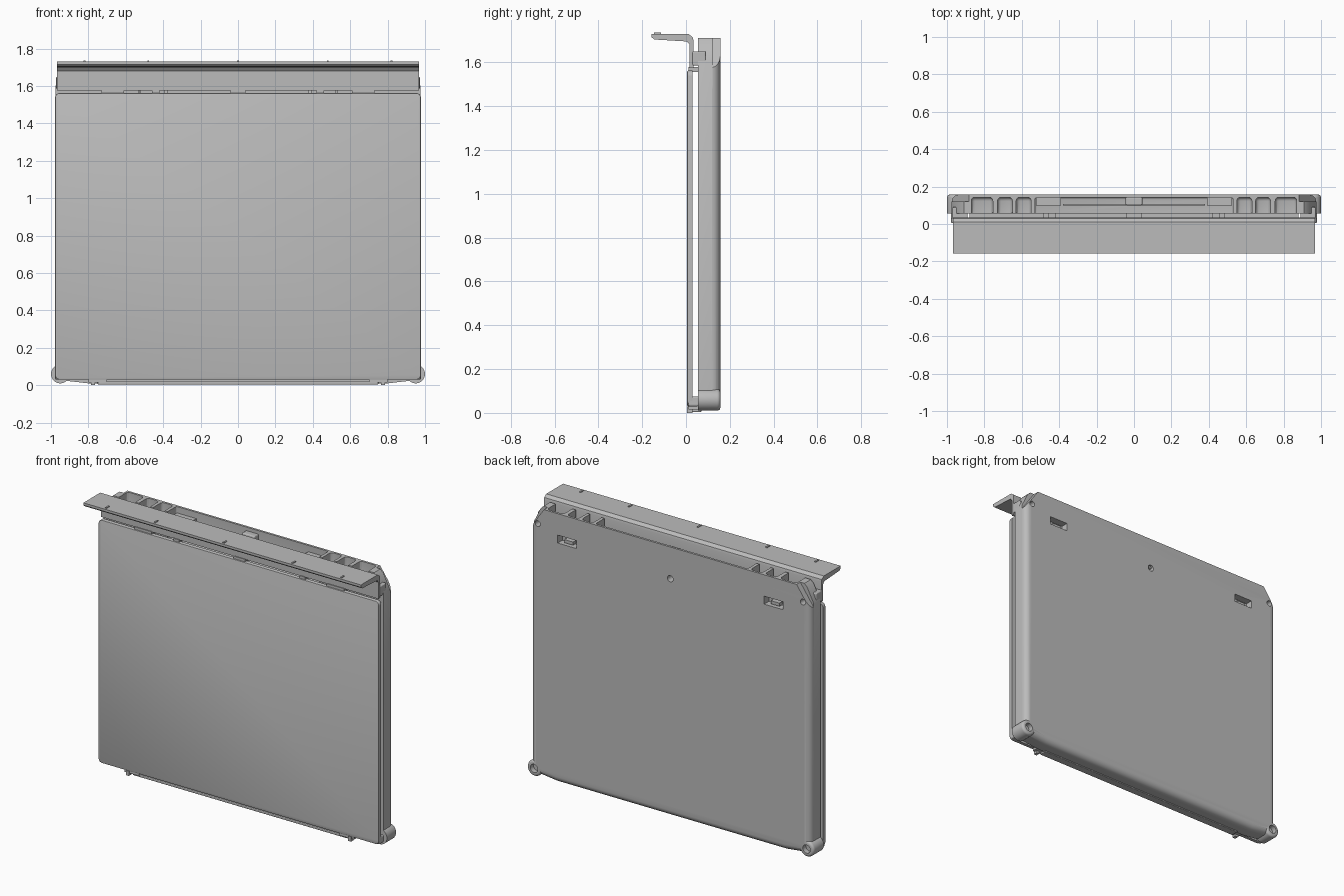
import bpy, bmesh, math
from mathutils import Matrix, Vector

cube = bpy.data.objects.get("Cube")
if cube:
    bpy.data.objects.remove(cube, do_unlink=True)

grey = bpy.data.materials.new("plain_grey")
grey.use_nodes = True
grey.diffuse_color = (0.5, 0.5, 0.5, 1)
grey.node_tree.nodes["Principled BSDF"].inputs["Base Color"].default_value = (0.5, 0.5, 0.5, 1)


def finish(name, bm):
    bmesh.ops.recalc_face_normals(bm, faces=bm.faces[:])
    mesh = bpy.data.meshes.new(name)
    bm.to_mesh(mesh)
    bm.free()
    mesh.materials.append(grey)
    ob = bpy.data.objects.new(name, mesh)
    bpy.context.collection.objects.link(ob)
    return ob


def box(name, x, y, z, bevel=0):
    """Box from (min, max) pairs."""
    bm = bmesh.new()
    bmesh.ops.create_cube(bm, size=1)
    for v in bm.verts:
        v.co = [r[0] + (c + 0.5) * (r[1] - r[0]) for c, r in zip(v.co, (x, y, z))]
    if bevel:
        bmesh.ops.bevel(bm, geom=bm.edges[:], offset=bevel, segments=3, profile=0.5, affect='EDGES')
    return finish(name, bm)


def prism(points, a, b, axis):
    """Extrude an outline along x (points are y,z) or y (points are x,z)."""
    bm = bmesh.new()
    put = (lambda p: (a, p[0], p[1])) if axis == 'x' else (lambda p: (p[0], a, p[1]))
    face = bm.faces.new([bm.verts.new(put(p)) for p in points])
    out = bmesh.ops.extrude_face_region(bm, geom=[face])
    move = Vector((b - a, 0, 0) if axis == 'x' else (0, b - a, 0))
    bmesh.ops.translate(bm, vec=move, verts=[g for g in out['geom'] if isinstance(g, bmesh.types.BMVert)])
    return bm


def cylinder(name, x, z, r, y0, y1, bevel=0):
    bm = bmesh.new()
    turn = Matrix.Translation((x, (y0 + y1) / 2, z)) @ Matrix.Rotation(math.pi / 2, 4, 'X')
    bmesh.ops.create_cone(bm, cap_ends=True, segments=32, radius1=r, radius2=r, depth=y1 - y0, matrix=turn)
    if bevel:
        rim = [e for e in bm.edges if all(v.co.y > y1 - 0.001 for v in e.verts)]
        bmesh.ops.bevel(bm, geom=rim, offset=bevel, segments=4, profile=0.5, affect='EDGES')
    return finish(name, bm)


def boolean(ob, cutter, operation='DIFFERENCE'):
    bpy.context.view_layer.objects.active = ob
    mod = ob.modifiers.new("join", 'BOOLEAN')
    mod.operation, mod.solver, mod.object = operation, 'EXACT', cutter
    bpy.ops.object.modifier_apply(modifier=mod.name)
    bpy.data.objects.remove(cutter, do_unlink=True)


def smooth(ob):
    bpy.ops.object.select_all(action='DESELECT')
    ob.select_set(True)
    bpy.context.view_layer.objects.active = ob
    bpy.ops.object.shade_smooth_by_angle(angle=math.radians(30))


FRONT, BACK, TOP = 0.055, 0.157, 1.71

# Rear tray: chamfered outline, rounded along the back sides and bottom
half = [(0.8, 0.01), (0.93, 0.025), (0.975, 0.07), (0.975, 1.6), (0.93, 1.69), (0.91, TOP)]
bm = prism(half + [(-x, z) for x, z in reversed(half)], FRONT, BACK, 'y')
rim = [e for e in bm.edges if all(v.co.y > BACK - 0.001 and v.co.z < 1.65 for v in e.verts)]
bmesh.ops.bevel(bm, geom=rim, offset=0.04, segments=6, profile=0.5, affect='EDGES')
tray = finish("rear_tray", bm)

# Corner bosses with bolt holes
for s in (-1, 1):
    boolean(tray, cylinder("boss", s * 0.95, 0.06, 0.05, FRONT, BACK, 0.015), 'UNION')
    boolean(tray, cylinder("bolt_hole", s * 0.95, 0.06, 0.026, 0.125, 0.2))

# Open bays along the top edge, deep in the middle, small ones outside
boolean(tray, box("middle_bay", (-0.53, 0.53), (0, 0.143), (1.53, 1.8), 0.012))
for s in (-1, 1):
    for lo, hi in ((0.55, 0.63), (0.65, 0.73), (0.755, 0.87)):
        boolean(tray, box("bay", sorted((s * lo, s * hi)), (0, 0.143), (1.58, 1.8), 0.02))
    # Slanted cut at the upper back corner, with its bolt hole
    bm = bmesh.new()
    place = Matrix.Translation((s * 1.0, 0.2, 1.68)) @ Matrix.Rotation(s * math.radians(-35), 4, 'Y')
    bmesh.ops.create_cube(bm, size=1, matrix=place @ Matrix.Diagonal((0.16, 0.16, 0.3, 1)))
    boolean(tray, finish("corner_cut", bm))
    boolean(tray, cylinder("corner_hole", s * 0.925, 1.61, 0.018, 0.09, 0.3))
    # Handle slot in the back
    boolean(tray, box("slot", sorted((s * 0.655, s * 0.785)), (0.11, 0.2), (1.525, 1.575)))
boolean(tray, cylinder("centre_hole", 0, 1.51, 0.02, 0.1, 0.2))
smooth(tray)

# Details in the open bays and slots
box("middle_rib", (-0.38, 0.38), (0.098, 0.108), (1.52, 1.66))
box("middle_boss", (-0.045, 0.045), (0.1, 0.145), (1.52, 1.69), 0.008)
for s in (-1, 1):
    box("bay_block", sorted((s * 0.39, s * 0.525)), (0.1, 0.145), (1.52, 1.67))
    box("slot_latch", sorted((s * 0.69, s * 0.75)), (0.105, 0.14), (1.53, 1.55))

# Front panel with rounded corners
corner, r = [], 0.025
for cx, cz, start in ((0.953, 1.537, 0), (-0.953, 1.537, 90), (-0.953, 0.055, 180), (0.953, 0.055, 270)):
    for i in range(6):
        t = math.radians(start + i * 18)
        corner.append((cx + r * math.cos(t), cz + r * math.sin(t)))
bm = prism(corner, 0.005, 0.03, 'y')
rim = [e for e in bm.edges if all(v.co.y < 0.006 for v in e.verts)]
bmesh.ops.bevel(bm, geom=rim, offset=0.005, segments=2, profile=0.5, affect='EDGES')
smooth(finish("front_panel", bm))

# Top flange: angled shelf on an upright wall
profile = [(-0.158, 1.73), (-0.158, 1.715), (-0.145, 1.704), (0.005, 1.695), (0.017, 1.68), (0.017, 1.575),
           (0.034, 1.575), (0.034, 1.7), (0.03, 1.715), (0.01, 1.73)]
smooth(finish("top_flange", prism(profile, -0.968, 0.968, 'x')))
for x in (-0.82, -0.48, 0, 0.48, 0.82):
    box("flange_tick", (x - 0.005, x + 0.005), (-0.145, -0.115), (1.725, 1.735))

# Brackets joining flange, panel and tray
for s in (-1, 1):
    box("flange_bracket", sorted((s * 0.89, s * 0.972)), (0.03, 0.09), (1.585, 1.65), 0.006)
    box("inner_bracket", sorted((s * 0.48, s * 0.88)), (0.03, 0.06), (1.6, 1.64))
    box("top_clip", sorted((s * 0.61, s * 0.73)), (0.012, 0.06), (1.555, 1.578))
    box("narrow_clip", sorted((s * 0.42, s * 0.46)), (0.012, 0.06), (1.555, 1.578))
    box("bottom_clip", sorted((s * 0.7, s * 0.8)), (0.012, 0.06), (0.015, 0.04))
    box("clip_tab", sorted((s * 0.765, s * 0.785)), (0.005, 0.03), (0, 0.03))
    box("side_foot", sorted((s * 0.93, s * 0.978)), (0.01, 0.06), (0.03, 0.075), 0.008)
box("centre_clip", (-0.04, 0.04), (0.012, 0.06), (1.555, 1.578))
box("bottom_lip", (-0.75, 0.75), (0.02, 0.07), (0.004, 0.022), 0.004)
